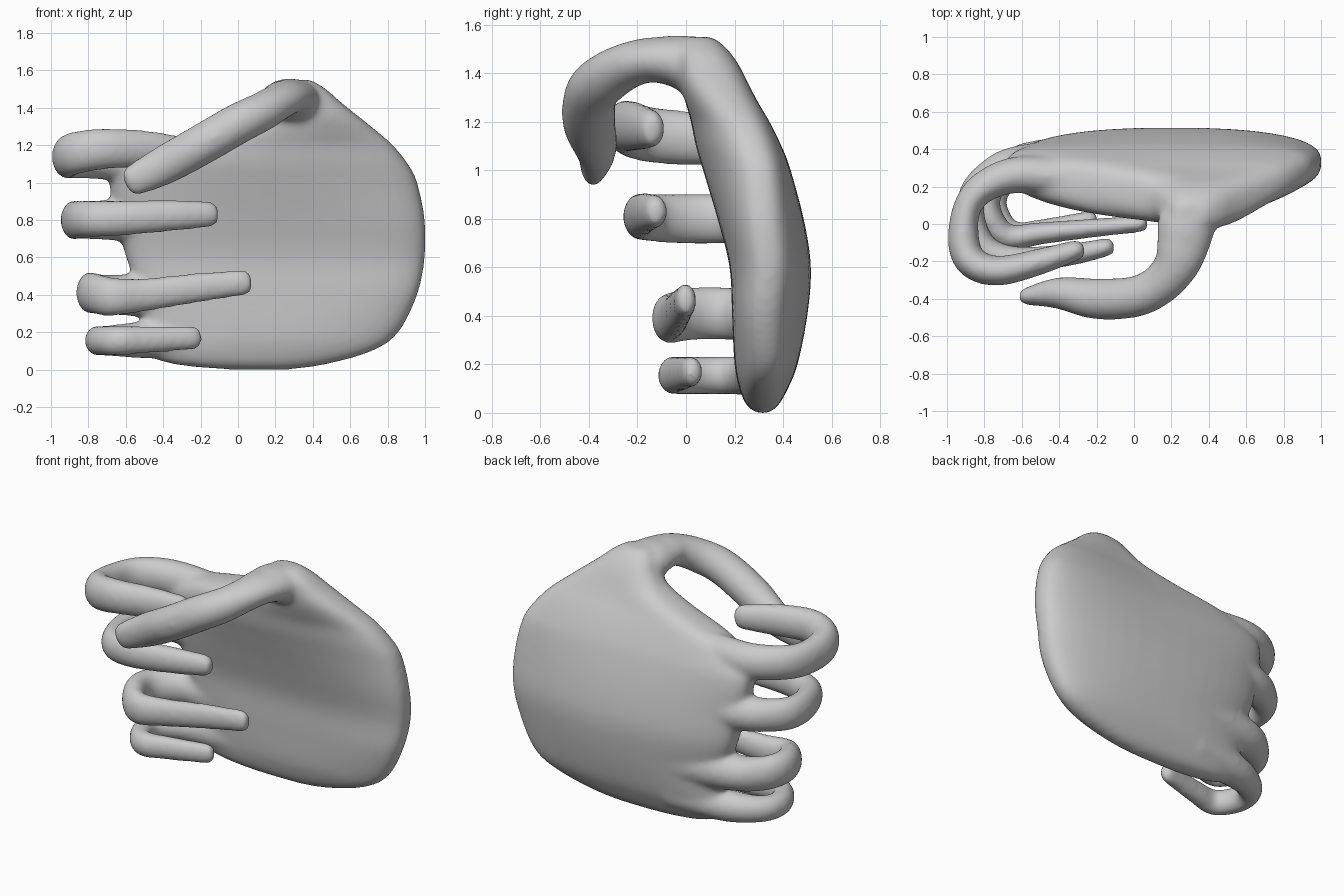
import bpy, bmesh
from math import cos, sin, pi, copysign
from mathutils import Vector

bm = bmesh.new()
SEG = 40


def skin(rings):
    """Bridge a list of point rings into a closed solid."""
    vs = [[bm.verts.new(p) for p in r] for r in rings]
    n = len(vs[0])
    for a, b in zip(vs, vs[1:]):
        for i in range(n):
            j = (i + 1) % n
            bm.faces.new((a[i], a[j], b[j], b[i]))
    bm.faces.new(vs[0][::-1])
    bm.faces.new(vs[-1])


def smooth_path(keys, steps=6):
    """Catmull-Rom interpolation of tuples of any length."""
    k = [keys[0]] + keys + [keys[-1]]
    out = []
    for a, b, c, d in zip(k, k[1:], k[2:], k[3:]):
        for s in range(steps):
            t = s / steps
            out.append([0.5 * (2 * q + (r - p) * t + (2 * p - 5 * q + 4 * r - w) * t * t
                               + (3 * q - p - 3 * r + w) * t ** 3)
                        for p, q, r, w in zip(a, b, c, d)])
    return out + [list(keys[-1])]


def digit(keys):
    """Sweep an ellipse along x, y, z, vertical radius, in-plane radius."""
    pts = smooth_path(keys)
    rings = []
    for i, (x, y, z, rv, rn) in enumerate(pts):
        t = (Vector(pts[min(i + 1, len(pts) - 1)][:3]) - Vector(pts[max(i - 1, 0)][:3])).normalized()
        side = t.cross(Vector((0, 0, 1))).normalized()
        up = side.cross(t)
        c = Vector((x, y, z))
        rings.append([c + up * rv * cos(2 * pi * j / 20) + side * rn * sin(2 * pi * j / 20)
                      for j in range(20)])
    # rounded tip
    c = Vector(pts[-1][:3])
    base = rings[-1]
    for f, k in ((0.03, 0.85), (0.045, 0.5)):
        rings.append([c + t * f + (p - c) * k for p in base])
    skin(rings)


def power(v, e):
    return copysign(abs(v) ** e, v)


# Palm rows: z, left x, right x, front y, back y, edge bend
palm = [
    (0.00, -0.05, 0.28, .29, .34, 0), (0.03, -0.35, 0.48, .25, .38, 0),
    (0.10, -0.52, 0.72, .22, .42, 0), (0.20, -0.51, 0.86, .20, .46, 0),
    (0.40, -0.53, 0.96, .19, .50, -.02), (0.60, -0.60, 1.00, .18, .515, -.01),
    (0.80, -0.65, 1.00, .13, .485, .01), (1.00, -0.69, 0.96, .07, .43, .05),
    (1.10, -0.66, 0.91, .04, .39, .06), (1.20, -0.48, 0.83, .02, .34, .06),
    (1.27, -0.20, 0.75, .00, .30, .05), (1.35, 0.05, 0.65, -.02, .26, .03),
    (1.43, 0.14, 0.55, -.03, .22, .01), (1.50, 0.18, 0.47, -.03, .17, 0),
    (1.55, 0.23, 0.39, .00, .11, 0)]
rings = []
for z, xl, xr, yf, yb, bend in smooth_path(palm, 4):
    ring = []
    for j in range(SEG):
        a = 2 * pi * j / SEG
        u, v = power(cos(a), 0.78), power(sin(a), 0.74)
        ring.append(((xl + xr) / 2 + u * (xr - xl) / 2,
                     (yf + yb) / 2 + v * (yb - yf) / 2 + bend * u * u, z))
    rings.append(ring)
skin(rings)

# Index finger
digit([(-.25, .23, 1.10, .13, .11), (-.60, .265, 1.12, .115, .10), (-.80, .20, 1.13, .11, .085),
       (-.895, .08, 1.13, .11, .075), (-.91, -.10, 1.14, .115, .085), (-.86, -.21, 1.16, .115, .085),
       (-.72, -.25, 1.18, .11, .08), (-.50, -.20, 1.18, .10, .07), (-.31, -.14, 1.17, .08, .055)])
# Middle finger
digit([(-.25, .32, .80, .16, .14), (-.62, .31, .80, .115, .11), (-.78, .25, .80, .105, .085),
       (-.865, .15, .80, .105, .075), (-.865, .00, .80, .105, .075), (-.79, -.145, .805, .10, .08),
       (-.62, -.19, .81, .095, .07), (-.35, -.165, .825, .085, .06), (-.15, -.125, .83, .07, .05)])
# Ring finger
digit([(-.20, .34, .40, .16, .14), (-.56, .33, .40, .115, .11), (-.71, .26, .40, .11, .085),
       (-.785, .16, .41, .11, .075), (-.775, .04, .41, .11, .075), (-.68, -.07, .39, .105, .07),
       (-.50, -.05, .40, .09, .06), (-.20, -.02, .44, .08, .05), (.03, .00, .465, .07, .045)])
# Little finger
digit([(-.15, .33, .18, .12, .12), (-.50, .31, .16, .10, .10), (-.67, .25, .155, .085, .08),
       (-.745, .16, .155, .08, .07), (-.735, .05, .155, .08, .07), (-.65, -.05, .155, .08, .065),
       (-.50, -.03, .16, .075, .055), (-.24, .025, .17, .065, .045)])
# Thumb
digit([(.34, .13, 1.28, .07, .10), (.29, .03, 1.425, .115, .155), (.26, -.12, 1.455, .095, .14),
       (.22, -.23, 1.435, .095, .12), (.13, -.33, 1.38, .105, .11), (.00, -.39, 1.315, .11, .11),
       (-.20, -.40, 1.20, .11, .11), (-.40, -.37, 1.09, .105, .085), (-.56, -.385, 1.01, .085, .05)])

bmesh.ops.recalc_face_normals(bm, faces=bm.faces)
mesh = bpy.data.meshes.new("hand")
bm.to_mesh(mesh)
bm.free()
hand = bpy.data.objects.new("hand", mesh)
bpy.context.collection.objects.link(hand)

# Fuse palm and digits into one soft surface
fuse = hand.modifiers.new("fuse", 'REMESH')
fuse.mode = 'VOXEL'
fuse.voxel_size = 0.016
fuse.use_smooth_shade = True
soft = hand.modifiers.new("soften", 'SMOOTH')
soft.factor = 0.5
soft.iterations = 14
